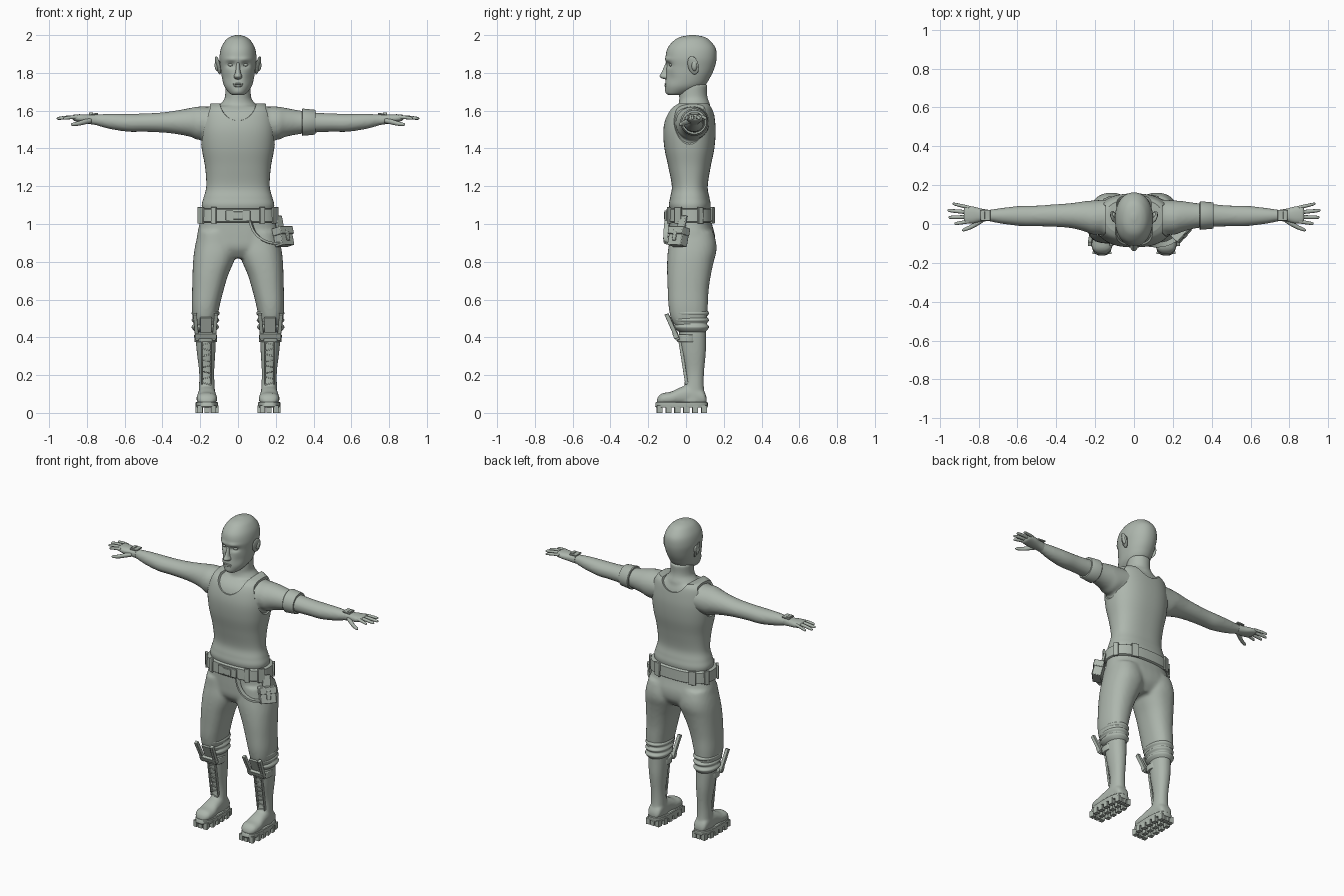
import bpy, bmesh, math
from mathutils import Matrix, Vector, Euler

MAT = bpy.data.materials.new("grey_green")
MAT.diffuse_color = (0.42, 0.47, 0.42, 1)


def catmull(rings, steps):
    out = []
    for i in range(len(rings) - 1):
        p = [rings[max(0, min(len(rings) - 1, i + k))] for k in (-1, 0, 1, 2)]
        for s in range(steps):
            t = s / steps
            out.append([0.5 * (2 * b + (c - a) * t + (2 * a - 5 * b + 4 * c - d) * t * t
                        + (3 * b - a - 3 * c + d) * t ** 3) for a, b, c, d in zip(*p)])
    return out + [list(rings[-1])]


def loft(rings, axis='z', n=32, e=2.0, steps=4, bm=None):
    """Skin of superellipse rings (t, a0, a1, b0, b1) placed along an axis."""
    bm = bm or bmesh.new()
    loops = []
    for t, a0, a1, b0, b1 in (catmull(rings, steps) if steps > 1 else rings):
        loop = []
        for k in range(n):
            c, s = math.cos(2 * math.pi * k / n), math.sin(2 * math.pi * k / n)
            a = (a0 + a1) / 2 + (a1 - a0) / 2 * math.copysign(abs(c) ** (2 / e), c)
            b = (b0 + b1) / 2 + (b1 - b0) / 2 * math.copysign(abs(s) ** (2 / e), s)
            loop.append(bm.verts.new({'z': (a, b, t), 'x': (t, a, b), 'y': (a, t, b)}[axis]))
        loops.append(loop)
    for p, q in zip(loops, loops[1:]):
        for k in range(n):
            bm.faces.new((p[k], p[(k + 1) % n], q[(k + 1) % n], q[k]))
    bm.faces.new(loops[0])
    bm.faces.new(loops[-1])
    bmesh.ops.recalc_face_normals(bm, faces=bm.faces)
    return bm


def box(loc, size, rot=(0, 0, 0), bm=None):
    bm = bm or bmesh.new()
    m = Matrix.Translation(loc) @ Euler([math.radians(r) for r in rot]).to_matrix().to_4x4()
    bmesh.ops.create_cube(bm, size=1, matrix=m @ Matrix.Diagonal((*size, 1)))
    return bm


def ball(loc, size, rot=(0, 0, 0), bm=None):
    bm = bm or bmesh.new()
    m = Matrix.Translation(loc) @ Euler([math.radians(r) for r in rot]).to_matrix().to_4x4()
    bmesh.ops.create_uvsphere(bm, u_segments=20, v_segments=12, radius=1,
                              matrix=m @ Matrix.Diagonal((*size, 1)))
    return bm


def shade(me, angle=40):
    for p in me.polygons:
        p.use_smooth = True
    me.set_sharp_from_angle(angle=math.radians(angle))


def make(name, bm, mirror=False, voxel=0, bevel=0, angle=40):
    me = bpy.data.meshes.new(name)
    bm.to_mesh(me)
    bm.free()
    me.materials.append(MAT)
    shade(me, angle)
    ob = bpy.data.objects.new(name, me)
    bpy.context.collection.objects.link(ob)
    if bevel:
        b = ob.modifiers.new("bevel", 'BEVEL')
        b.width, b.segments = bevel, 2
    if mirror:
        ob.modifiers.new("mirror", 'MIRROR').use_mirror_merge = False
    if voxel:
        r = ob.modifiers.new("blend", 'REMESH')
        r.mode, r.voxel_size, r.use_smooth_shade = 'VOXEL', voxel, True
        s = ob.modifiers.new("smooth", 'SMOOTH')
        s.factor, s.iterations = 0.5, 6
    return ob


# Head with shallow eye sockets, brow and mouth
head = loft([(1.683, -.03, .03, -.092, -.03), (1.695, -.048, .048, -.104, .02),
             (1.73, -.073, .073, -.110, .095), (1.78, -.086, .086, -.106, .13),
             (1.83, -.093, .093, -.104, .152), (1.88, -.098, .098, -.108, .162),
             (1.93, -.09, .09, -.098, .157), (1.97, -.068, .068, -.065, .128),
             (1.99, -.043, .043, -.03, .098), (2.0, -.012, .012, .02, .05)], n=64, e=2.15, steps=7)
for v in head.verts:
    if v.co.y < -.02:
        def g(x, z, sx, sz):
            return math.exp(-((abs(v.co.x) - x) / sx) ** 2 - ((v.co.z - z) / sz) ** 2)
        v.co.y += (.016 * g(.038, 1.842, .022, .014) - .007 * g(.035, 1.872, .03, .01)
                   + .006 * g(.06, 1.77, .02, .03) - .004 * g(0, 1.70, .025, .015))
make("head", head, angle=60)
make("nose", loft([(1.86, -.01, .01, -.105, -.07), (1.83, -.011, .011, -.117, -.07),
                   (1.80, -.015, .015, -.131, -.07), (1.783, -.022, .022, -.14, -.07),
                   (1.772, -.02, .02, -.13, -.07), (1.766, -.01, .01, -.11, -.08)], n=20), angle=60)
make("lips", ball((0, -.107, 1.741), (.027, .008, .005), bm=ball((0, -.107, 1.731), (.023, .008, .006))))
make("eyes", ball((.038, -.078, 1.842), (.016, .012, .008)), mirror=True)
make("ears", ball((.106, .038, 1.84), (.009, .03, .05), (8, 14, -18),
                  ball((.108, .045, 1.84), (.016, .016, .03))), mirror=True)

# Skin: upper torso, neck and arms blended together
trunk = [(1.06, -.185, .185, -.08, .125), (1.10, -.192, .192, -.09, .131),
         (1.14, -.182, .182, -.084, .124), (1.20, -.168, .168, -.075, .115),
         (1.30, -.174, .174, -.093, .130), (1.40, -.192, .192, -.114, .150),
         (1.49, -.20, .20, -.12, .157), (1.56, -.195, .195, -.108, .152),
         (1.60, -.18, .18, -.085, .142), (1.625, -.145, .145, -.055, .128)]
d = .007
skin = loft([(z, a + d, b - d, c + d, e - d) for z, a, b, c, e in trunk[3:]], e=2.4)
loft([(1.58, -.12, .12, -.05, .13), (1.63, -.098, .098, -.04, .128), (1.66, -.073, .073, -.036, .117),
      (1.69, -.068, .068, -.036, .112), (1.74, -.068, .068, -.03, .115)], bm=skin)
loft([(.08, -.05, .13, 1.47, 1.618), (.20, -.056, .122, 1.445, 1.622), (.25, -.04, .118, 1.461, 1.615),
      (.32, -.022, .108, 1.475, 1.602), (.40, -.015, .102, 1.484, 1.591), (.50, -.012, .095, 1.488, 1.585),
      (.58, -.011, .094, 1.488, 1.584), (.68, .001, .083, 1.503, 1.584), (.75, .014, .073, 1.522, 1.58),
      (.79, .014, .075, 1.53, 1.578)], 'x', bm=skin)
make("skin_torso_and_arms", skin, mirror=True, voxel=.009)

# Hands: palm, four fingers and thumb
hand = loft([(.75, .015, .073, 1.524, 1.579), (.79, .012, .08, 1.53, 1.579), (.83, .003, .09, 1.537, 1.581),
             (.865, .005, .092, 1.545, 1.58), (.875, .015, .082, 1.553, 1.575)], 'x', n=24, e=2.4)
fingers = [(.085, .105, .935, .0085), (.06, .07, .96, .0095), (.036, .034, .955, .0095), (.013, .001, .925, .009)]
for y0, y1, tip, r in fingers:
    rings = []
    for f, k in ((0, 1.1), (.4, 1.05), (.75, .95), (.94, .75), (1, .25)):
        x, y, z = .85 + (tip - .85) * f, y0 + (y1 - y0) * f, 1.566 - .008 * f * f
        rings.append((x, y - r * k, y + r * k, z - r * k, z + r * k))
    loft(rings, 'x', n=12, bm=hand)
loft([(.775, .01, .04, 1.535, 1.56), (.81, -.012, .018, 1.527, 1.555), (.845, -.029, -.006, 1.52, 1.544),
      (.875, -.038, -.02, 1.519, 1.536), (.885, -.035, -.029, 1.523, 1.53)], 'x', n=14, bm=hand)
make("hands", hand, mirror=True, angle=60)
make("wrist_plates", box((.765, .045, 1.582), (.05, .055, .008), (0, 3, 0),
                         box((.778, .045, 1.587), (.02, .04, .008))), mirror=True, bevel=.002)
make("arm_band", loft([(.338, -.027, .114, 1.47, 1.608), (.342, -.03, .117, 1.467, 1.611),
                       (.406, -.024, .111, 1.473, 1.605), (.41, -.021, .108, 1.476, 1.602)], 'x', n=40, steps=1))

# Vest with neck scoop and armholes cut out
vest = make("vest", loft([(z + (.012 if z > 1.58 else 0), *r) for z, *r in trunk], n=64, e=2.4, steps=6))
scoop = make("neck_cutter", loft([(-.3, -.105, .105, 1.53, 1.78), (.04, -.098, .098, 1.56, 1.78),
                                  (.3, -.09, .09, 1.60, 1.78)], 'y', n=48, steps=1))
cuts = [scoop]
for s in (-1, 1):
    cuts.append(make("armhole_cutter", loft([(s * .148, -.05, .095, 1.53, 1.72), (s * .165, -.07, .108, 1.455, 1.73),
                                             (s * .25, -.10, .135, 1.36, 1.75)], 'x', n=40, steps=1)))
bpy.context.view_layer.objects.active = vest
for c in cuts:
    m = vest.modifiers.new("cut", 'BOOLEAN')
    m.operation, m.solver, m.object = 'DIFFERENCE', 'EXACT', c
    bpy.ops.object.modifier_apply(modifier=m.name)
for c in cuts:
    bpy.data.objects.remove(c)
shade(vest.data, 35)

# Trousers: pelvis and legs blended together, with gathered cuffs
pants = loft([(.82, -.10, .10, -.05, .11), (.87, -.20, .20, -.085, .148), (.93, -.217, .217, -.09, .155),
              (1.0, -.205, .205, -.09, .138), (1.06, -.195, .195, -.09, .13)], e=2.4)
loft([(.96, .02, .21, -.085, .145), (.90, .008, .224, -.09, .16), (.85, .006, .233, -.097, .16),
      (.80, .022, .238, -.10, .147), (.73, .052, .241, -.10, .132), (.65, .076, .243, -.097, .12),
      (.57, .096, .245, -.093, .116), (.50, .11, .24, -.08, .112), (.45, .115, .232, -.05, .108)],
     e=2.3, bm=pants)
make("trousers", pants, mirror=True, voxel=.01)
cuff = [(.56, .10, .238, -.085, .108)]
for i in range(7):
    w = .006 if i % 2 else -.005
    cuff.append((.545 - i * .018, .102 + i * .001 - w, .24 + w, -.083 + i * .005 - w, .116 + w))
make("trouser_cuffs", loft(cuff + [(.425, .125, .22, -.03, .10)], e=2.2), mirror=True, angle=70)

# Belt with buckle, loops and flat pouches
make("belt", loft([(1.008, -.207, .207, -.10, .145), (1.012, -.213, .213, -.105, .15),
                   (1.078, -.209, .209, -.104, .148), (1.082, -.203, .203, -.098, .142)], n=64, e=2.5, steps=1))
make("buckle", box((0, -.107, 1.045), (.13, .012, .055),
                   bm=box((0, -.113, 1.045), (.055, .008, .04))), bevel=.003)
loops = None
for deg in (20, 65, 125, 160, 205, 238, 302, 335):
    c, s = math.cos(math.radians(deg)), math.sin(math.radians(deg))
    x = .213 * math.copysign(abs(c) ** .8, c)
    y = .0225 + .1275 * math.copysign(abs(s) ** .8, s)
    face = math.degrees(math.atan2(s / .1275, c / .213))
    loops = box((x, y, 1.046), (.014, .03 if deg % 2 == 0 else .045, .088), (0, 0, face), loops)
make("belt_loops", loops, bevel=.003)

# Hip pouch with flap, buckle strap and hanging strap
r = Matrix.Rotation(math.radians(-42), 4, 'Z') @ Matrix.Rotation(math.radians(-14), 4, 'Y')
pouch = box((0, 0, 0), (.055, .095, .095))
for loc, size in (((.004, 0, .032), (.062, .103, .042)), ((.032, 0, .005), (.008, .025, .06)),
                  ((-.01, 0, .075), (.015, .05, .09))):
    box(loc, size, bm=pouch)
bmesh.ops.transform(pouch, matrix=Matrix.Translation((.24, -.04, .93)) @ r, verts=pouch.verts)
make("hip_pouch", pouch, bevel=.006)
strap = bmesh.new()
pts = catmull([(.065, -.10, 1.015), (.085, -.105, .96), (.125, -.107, .92), (.175, -.098, .90), (.225, -.07, .90)], 5)
for p, q in zip(pts, pts[1:]):
    p, q = Vector(p), Vector(q)
    m = Matrix.Translation((p + q) / 2) @ (q - p).to_track_quat('X', 'Y').to_matrix().to_4x4()
    bmesh.ops.create_cube(strap, size=1, matrix=m @ Matrix.Diagonal(((q - p).length * 1.25, .012, .026, 1)))
make("hanging_strap", strap)

# Boots: shaft, foot, sole and tread
boot = loft([(.46, .118, .224, -.035, .106), (.40, .117, .225, -.036, .106), (.32, .12, .218, -.024, .105),
             (.22, .126, .206, -.004, .096), (.15, .124, .206, -.006, .094), (.09, .12, .21, -.03, .10),
             (.05, .118, .212, -.04, .104)], e=2.2)
loft([(.11, .14, .19, .045, .08), (.09, .122, .208, .04, .12), (.03, .12, .21, .04, .15),
      (-.03, .116, .214, .04, .135), (-.08, .110, .22, .04, .112), (-.125, .114, .216, .04, .104),
      (-.148, .132, .198, .042, .085), (-.155, .15, .18, .05, .065)], 'y', e=2.3, bm=boot)
make("boots", boot, mirror=True, voxel=.007)
sole = loft([(.028, .107, .223, -.158, .112), (.034, .105, .225, -.163, .116),
             (.054, .106, .224, -.161, .115), (.058, .110, .22, -.157, .111)], n=40, e=2.9, steps=1)
for i in range(6):
    y = -.14 + i * .047
    w = .034 if i in (0, 5) else .046
    for k in (-1, 0, 1):
        box((.165 + k * w, y, .02), (.026, .03, .04), (0, 0, k * 8), sole)
make("boot_soles", sole, mirror=True)

# Boot tongue edges and laces
lace = bmesh.new()
for x in (.142, .192):
    box((x, -.014, .265), (.006, .016, .23), (9, 0, 0), lace)
for i in range(8):
    z = .155 + i * .03
    box((.167, -.003 - .16 * max(0, z - .19), z), (.05, .008, .006), (0, 14 if i % 2 else -14, 0), lace)
make("boot_laces", lace, mirror=True, bevel=.001)

# Knee guards: two prongs, middle plate and lower band
guard = box((.17, -.066, .46), (.06, .012, .10), (24, 0, 0))
for x, lean in ((.122, -5), (.222, 5)):
    box((x, -.073, .455), (.02, .022, .15), (24, lean, 0), guard)
box((.171, -.055, .41), (.115, .026, .03), (24, 0, 0), guard)
loft([(.375, .114, .228, -.044, .06), (.378, .111, .231, -.047, .06),
      (.412, .111, .232, -.052, .06), (.415, .114, .229, -.049, .06)], n=32, e=2.5, steps=1, bm=guard)
make("knee_guards", guard, mirror=True, bevel=.003)
